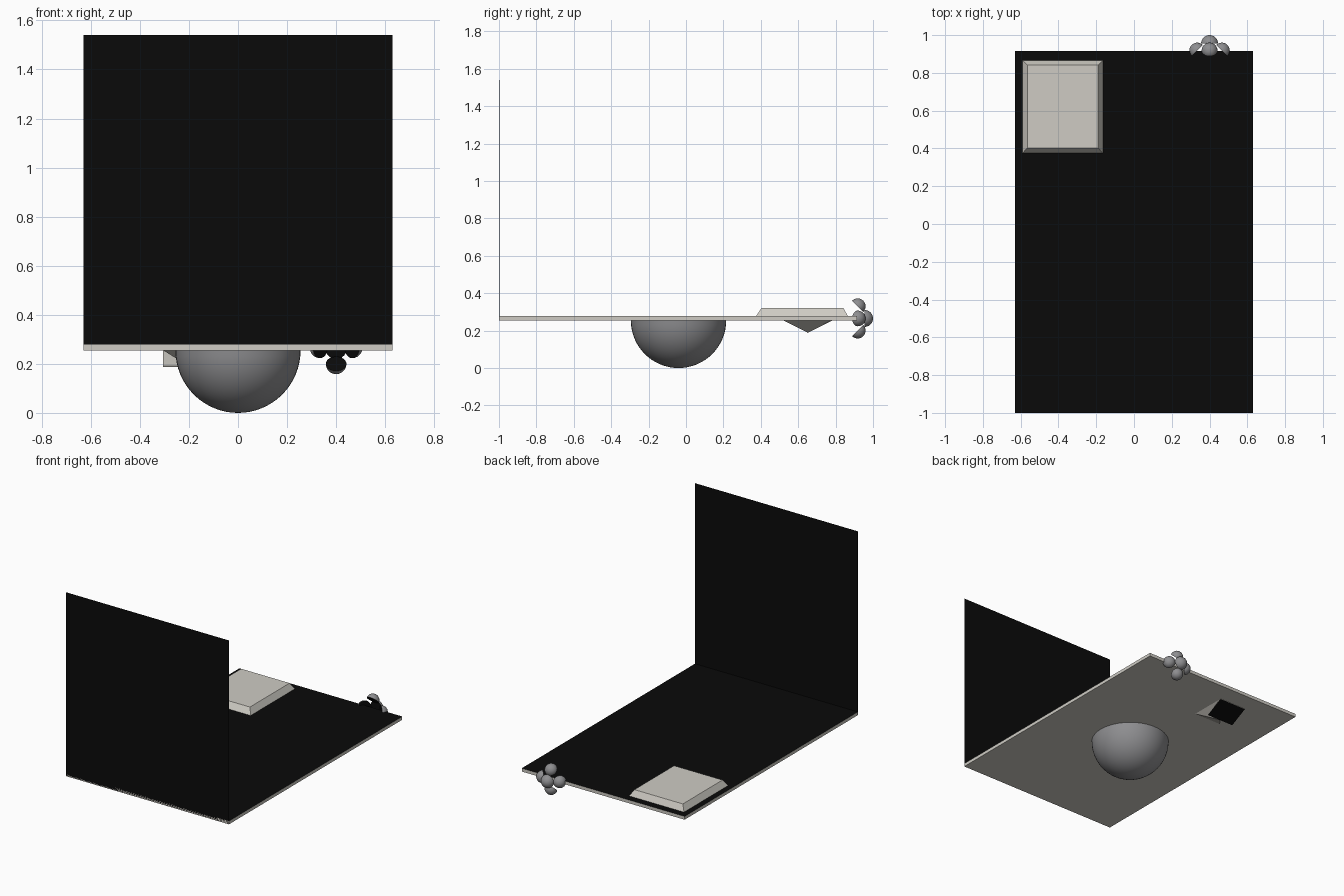
import bpy, bmesh, math
from mathutils import Vector

if "Cube" in bpy.data.objects:
    bpy.data.objects.remove(bpy.data.objects["Cube"])


def material(name, rgb):
    m = bpy.data.materials.new(name)
    m.diffuse_color = (*rgb, 1)
    m.use_nodes = True
    m.node_tree.nodes["Principled BSDF"].inputs["Base Color"].default_value = m.diffuse_color
    return m


BLACK = material("black", (0.003, 0.003, 0.003))
CREAM = material("warm white", (0.62, 0.60, 0.55))
GREY = material("mid grey", (0.27, 0.27, 0.28))


def mesh(name, verts, faces, mats, rule=None):
    me = bpy.data.meshes.new(name)
    me.from_pydata(verts, [], faces)
    for m in mats:
        me.materials.append(m)
    bm = bmesh.new()
    bm.from_mesh(me)
    bmesh.ops.recalc_face_normals(bm, faces=bm.faces)
    if rule:
        for f in bm.faces:
            f.material_index = rule(f)
    bm.to_mesh(me)
    bm.free()
    ob = bpy.data.objects.new(name, me)
    bpy.context.collection.objects.link(ob)
    return ob


def frustum(name, low, high, z0, z1, mats, rule=None):
    """Box whose bottom and top rectangles (x0, x1, y0, y1) may differ."""
    v = [(x, y, z) for (a, b, c, d), z in ((low, z0), (high, z1))
         for x, y in ((a, c), (b, c), (b, d), (a, d))]
    f = [(0, 1, 2, 3), (4, 5, 6, 7)] + [(i, (i + 1) % 4, 4 + (i + 1) % 4, 4 + i) for i in range(4)]
    return mesh(name, v, f, mats, rule)


def dome(name, centre, axis, radius, mats, segs=32, rings=10):
    """Closed hemisphere bulging along axis; its flat base takes the last colour."""
    bm = bmesh.new()
    bmesh.ops.create_uvsphere(bm, u_segments=segs, v_segments=rings * 2, radius=radius)
    bmesh.ops.bisect_plane(bm, geom=bm.verts[:] + bm.edges[:] + bm.faces[:],
                           plane_co=(0, 0, 0), plane_no=(0, 0, 1), clear_inner=True)
    for f in bm.faces:
        f.smooth = True
    rim = [e for e in bm.edges if e.is_boundary]
    for f in bmesh.ops.contextual_create(bm, geom=rim)["faces"]:
        f.material_index = len(mats) - 1
        f.smooth = False
    bmesh.ops.recalc_face_normals(bm, faces=bm.faces)
    for e in bm.edges:
        e.smooth = e.calc_face_angle(0) < math.radians(40)
    me = bpy.data.meshes.new(name)
    bm.to_mesh(me)
    bm.free()
    for m in mats:
        me.materials.append(m)
    ob = bpy.data.objects.new(name, me)
    ob.location = centre
    ob.rotation_euler = Vector(axis).to_track_quat('Z', 'Y').to_euler()
    bpy.context.collection.objects.link(ob)
    return ob


# Deck: pale slab with a black top
deck = (-0.63, 0.63, -1.0, 0.915)
frustum("deck", deck, deck, 0.255, 0.278, [CREAM, BLACK], lambda f: int(f.normal.z > 0.5))

# Upright screen at the front edge
screen = (-0.63, 0.63, -1.0, -0.998)
frustum("screen", screen, screen, 0.255, 1.54, [BLACK])

# Raised pad with bevelled sides
frustum("pad", (-0.59, -0.165, 0.375, 0.865), (-0.565, -0.19, 0.403, 0.842), 0.278, 0.32, [CREAM])

# Large dome under the deck
dome("under_dome", (0, -0.04, 0.255), (0, 0, -1), 0.255, [GREY], 48, 16)

# Small pyramid under the deck with a sloping flap behind it
mesh("under_pyramid", [(-0.305, 0.52, 0.255), (-0.095, 0.52, 0.255), (-0.095, 0.78, 0.255),
                       (-0.305, 0.78, 0.255), (-0.2, 0.65, 0.19)],
     [(0, 1, 2, 3), (0, 1, 4), (1, 2, 4), (2, 3, 4), (3, 0, 4)], [CREAM])
flap = [(x, y, z + t) for t in (0, 0.003) for x, y, z in
        ((-0.305, 0.65, 0.188), (-0.095, 0.65, 0.188), (-0.095, 0.78, 0.253), (-0.305, 0.78, 0.253))]
mesh("flap", flap, [(0, 1, 2, 3), (4, 5, 6, 7)] + [(i, (i + 1) % 4, 4 + (i + 1) % 4, 4 + i) for i in range(4)],
     [CREAM, BLACK], lambda f: int(f.normal.z < -0.5))

# Cluster of five half-round bulbs with black backs on the rear edge
dome("bulb_centre", (0.4, 0.955, 0.265), (0, 1, 0), 0.045, [GREY, BLACK])
for i, (dx, dz) in enumerate(((1, 0), (-1, 0), (0, 1), (0, -1))):
    axis = Vector((dx * 0.7, 0.7, dz * 0.7))
    dome(f"bulb_{i + 1}", (0.4 + dx * 0.065, 0.918, 0.265 + dz * 0.065), axis, 0.042, [GREY, BLACK])
